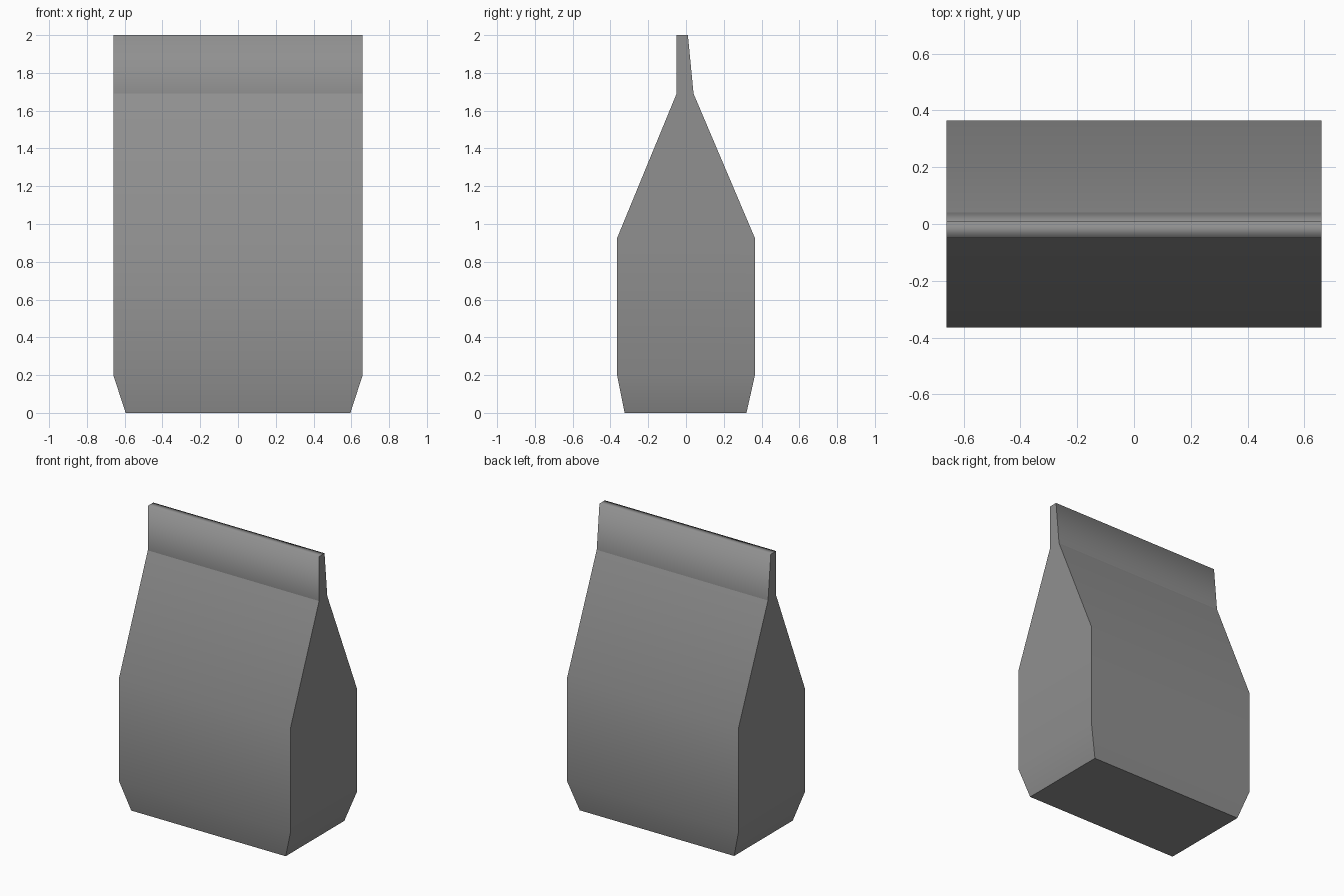
import bpy, bmesh

if "Cube" in bpy.data.objects:
    bpy.data.objects.remove(bpy.data.objects["Cube"], do_unlink=True)

# Plain grey paper
paper = bpy.data.materials.new("grey_paper")
paper.use_nodes = True
colour = (0.28, 0.28, 0.28, 1)
paper.diffuse_color = colour
paper.node_tree.nodes["Principled BSDF"].inputs["Base Color"].default_value = colour

# Bag cross-sections from base to rim: height, half width, front y, back y
SECTIONS = [
    (0.0, 0.595, -0.325, 0.32),
    (0.2, 0.66, -0.365, 0.365),
    (0.925, 0.66, -0.365, 0.365),
    (1.69, 0.66, -0.05, 0.04),
    (2.0, 0.66, -0.05, 0.01),
]

bm = bmesh.new()
rings = [[bm.verts.new(p + (z,)) for p in ((-w, f), (w, f), (w, b), (-w, b))]
         for z, w, f, b in SECTIONS]

# Walls, base and folded rim
for low, high in zip(rings, rings[1:]):
    for i in range(4):
        j = (i + 1) % 4
        bm.faces.new((low[i], low[j], high[j], high[i]))
base = bm.faces.new(rings[0][::-1])
bm.faces.new(rings[-1])
bmesh.ops.recalc_face_normals(bm, faces=bm.faces)

# Smooth panels, with creases at the side seams, base and fold line
for face in bm.faces:
    face.smooth = True
fold = SECTIONS[3][0]
for edge in bm.edges:
    a, b = (f.normal for f in edge.link_faces)
    side_seam = (abs(a.x) > 0.9) != (abs(b.x) > 0.9)
    on_fold = all(abs(v.co.z - fold) < 0.001 for v in edge.verts)
    edge.smooth = not (side_seam or on_fold or base in edge.link_faces)

mesh = bpy.data.meshes.new("paper_bag")
bm.to_mesh(mesh)
bm.free()
mesh.materials.append(paper)
bag = bpy.data.objects.new("paper_bag", mesh)
bpy.context.collection.objects.link(bag)
